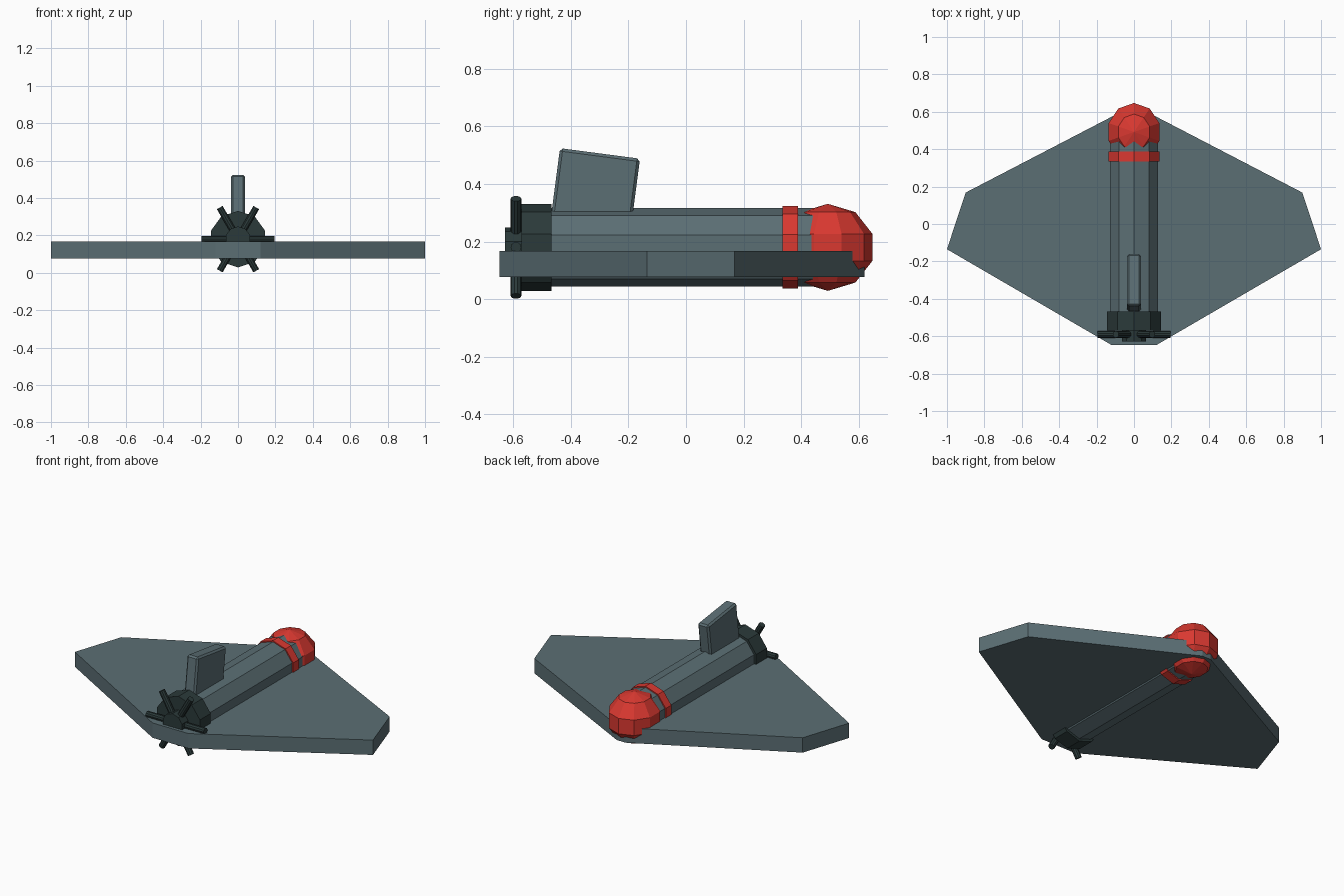
import bpy, bmesh, math
from mathutils import Matrix

cube = bpy.data.objects.get("Cube")
if cube:
    bpy.data.objects.remove(cube)


def material(name, rgb):
    m = bpy.data.materials.new(name)
    m.use_nodes = True
    m.diffuse_color = (*rgb, 1)
    m.node_tree.nodes["Principled BSDF"].inputs["Base Color"].default_value = (*rgb, 1)
    return m


GREY = material("slate grey", (0.105, 0.158, 0.175))
RED = material("bright red", (0.70, 0.04, 0.03))
DARK = material("dark metal", (0.024, 0.042, 0.042))

AXIS_Z = 0.18   # height of the fuselage centre line
SIDES = 10


def finish(name, bm, mat, matrix=None):
    bmesh.ops.recalc_face_normals(bm, faces=bm.faces)
    if matrix:
        bm.transform(matrix)
    mesh = bpy.data.meshes.new(name)
    bm.to_mesh(mesh)
    bm.free()
    mesh.materials.append(mat)
    ob = bpy.data.objects.new(name, mesh)
    bpy.context.collection.objects.link(ob)
    return ob


def lathe(name, profile, mat, matrix):
    """Turn (radius, height) points around z, with a vertex on +y."""
    bm = bmesh.new()
    rings = []
    for r, h in profile:
        count = SIDES if r > 1e-5 else 1
        rings.append([bm.verts.new((r * math.sin(math.tau * i / SIDES),
                                    r * math.cos(math.tau * i / SIDES), h))
                      for i in range(count)])
    for a, b in zip(rings, rings[1:]):
        for i in range(SIDES):
            j = (i + 1) % SIDES
            corners = [a[i % len(a)], a[j % len(a)], b[j % len(b)], b[i % len(b)]]
            bm.faces.new(list(dict.fromkeys(corners)))
    for ring in (rings[0], rings[-1]):
        if len(ring) > 1:
            bm.faces.new(ring)
    return finish(name, bm, mat, matrix)


def drum(name, radius, y0, y1, mat):
    """Ten-sided cylinder along the fuselage axis."""
    place = Matrix.Translation((0, 0, AXIS_Z)) @ Matrix.Rotation(math.pi / 2, 4, 'X')
    return lathe(name, [(radius, -y0), (radius, -y1)], mat, place)


# Fuselage, band and engine
drum("fuselage", 0.136, -0.50, 0.50, GREY)
drum("tail_band", 0.143, 0.335, 0.388, RED)
drum("engine_ring", 0.151, -0.57, -0.467, DARK)
drum("propeller_hub", 0.068, -0.628, -0.55, DARK)

# Faceted dome at the back
arc = [math.pi * k / 5 for k in range(6)]
lathe("back_dome", [(math.sin(t), math.cos(t)) for t in arc], RED,
      Matrix.Translation((0, 0.492, AXIS_Z)) @ Matrix.Diagonal((0.15, 0.163, 0.151, 1)))

# Propeller: three rods crossing at the hub
for n in range(3):
    turn = Matrix.Rotation(math.radians(90 + 60 * n), 4, 'Y')
    lathe(f"propeller_rod_{n + 1}", [(0.0185, -0.195), (0.0185, 0.195)], DARK,
          Matrix.Translation((0, -0.59, AXIS_Z)) @ turn)

# Thick flat wing: half outline mirrored across x
half = [(0.12, -0.647), (1.0, -0.135), (0.9, 0.168), (0.03, 0.62)]
outline = half + [(-x, y) for x, y in reversed(half)]
bm = bmesh.new()
base = bm.faces.new([bm.verts.new((x, y, 0.077)) for x, y in outline])
top = bmesh.ops.extrude_face_region(bm, geom=[base], use_keep_orig=True)
bmesh.ops.translate(bm, vec=(0, 0, 0.09),
                    verts=[v for v in top["geom"] if isinstance(v, bmesh.types.BMVert)])
finish("wing", bm, GREY)

# Tilted fin with chamfered edges
bm = bmesh.new()
bmesh.ops.create_cube(bm, size=1, matrix=Matrix.Diagonal((0.074, 0.28, 0.27, 1)))
bmesh.ops.bevel(bm, geom=bm.edges[:], offset=0.01, segments=1, affect='EDGES')
finish("fin", bm, GREY, Matrix.Translation((0, -0.316, 0.372))
       @ Matrix.Rotation(math.radians(-7.5), 4, 'X'))
